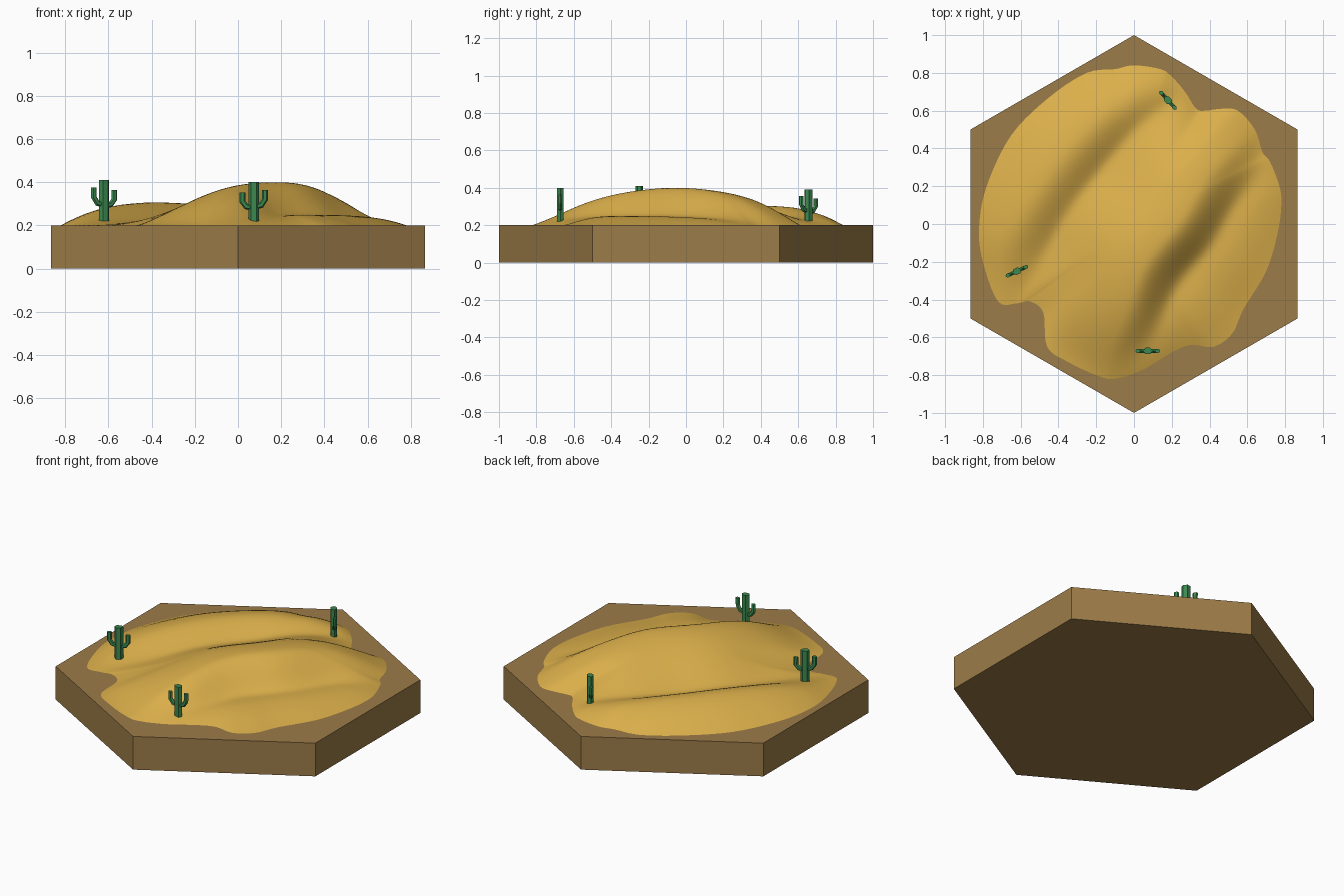
import bpy, bmesh
from math import sin, cos, pi, atan2, hypot, radians
from mathutils import Vector, Matrix

if "Cube" in bpy.data.objects:
    bpy.data.objects.remove(bpy.data.objects["Cube"])


def material(name, rgb):
    m = bpy.data.materials.new(name)
    m.diffuse_color = (*rgb, 1)
    m.use_nodes = True
    m.node_tree.nodes["Principled BSDF"].inputs["Base Color"].default_value = m.diffuse_color
    return m


EARTH = material("earth", (0.33, 0.20, 0.065))
SAND = material("sand", (0.71, 0.43, 0.07))
GREEN = material("cactus_green", (0.045, 0.25, 0.08))


def finish(bm, name, mat):
    bmesh.ops.recalc_face_normals(bm, faces=bm.faces)
    me = bpy.data.meshes.new(name)
    bm.to_mesh(me)
    bm.free()
    me.materials.append(mat)
    ob = bpy.data.objects.new(name, me)
    bpy.context.collection.objects.link(ob)
    return ob


# Hexagonal ground tile
bm = bmesh.new()
rim = [bm.verts.new((sin(k * pi / 3), cos(k * pi / 3), 0)) for k in range(6)]
base = bm.faces.new(rim)
ext = bmesh.ops.extrude_face_region(bm, geom=[base], use_keep_orig=True)
for v in ext["geom"]:
    if isinstance(v, bmesh.types.BMVert):
        v.co.z = 0.2
finish(bm, "hex_tile", EARTH)

# Sand outline seen from the top
OUTLINE = [(.78, .1), (.77, .2), (.72, .33), (.68, .38), (.64, .5), (.55, .6), (.46, .61),
           (.38, .6), (.33, .61), (.27, .7), (.2, .78), (.14, .82), (0, .84), (-.1, .82),
           (-.25, .8), (-.45, .67), (-.65, .47), (-.78, .2), (-.82, -.02), (-.8, -.2),
           (-.72, -.41), (-.62, -.42), (-.55, -.41), (-.48, -.47), (-.46, -.65),
           (-.35, -.73), (-.2, -.8), (-.1, -.82), (.05, -.77), (.2, -.68), (.3, -.64),
           (.42, -.65), (.52, -.58), (.58, -.45), (.7, -.25), (.76, -.05)]


def smooth_outline(pts, sub):
    out, n = [], len(pts)
    for i in range(n):
        a, b, c, d = (Vector(pts[(i + k) % n]) for k in (-1, 0, 1, 2))
        for s in range(sub):
            t = s / sub
            out.append(b + 0.5 * t * (c - a + t * (2 * a - 5 * b + 4 * c - d
                       + t * (3 * (b - c) + d - a))))
    return out


def bump(d, windward, lee):
    t = abs(d) / (windward if d < 0 else lee)
    return 0.5 + 0.5 * cos(pi * t) if t < 1 else 0


# Dune height: u runs along the crests, v runs across them
def dune_height(x, y):
    u, v = .6 * x + .8 * y, .8 * x - .6 * y
    back = .12 * (1 - .5 * (u - .1) ** 2) * bump(v + .53 - .25 * max(u, 0) ** 2, .55, .32)
    crest = .17 + .25 * min(u - .1, 0) ** 2 + .012 * sin(11 * u)
    front = .2 * max(0, 1 - (u - .06) ** 2 / .85) * bump(v - crest, .66, .3)
    apron = .055 * bump(v - .5, .4, .5)
    return (back ** 3 + front ** 3 + apron ** 3) ** (1 / 3)


# Sand dunes, rings shrinking from the outline to the middle
bm = bmesh.new()
edge = smooth_outline(OUTLINE, 5)
RINGS, N = 36, len(edge)
rings = []
for r in range(RINGS):
    t = 1 - r / RINGS
    rings.append([bm.verts.new((p.x * t, p.y * t,
                 .2 + dune_height(p.x * t, p.y * t) * (1 - t ** 5))) for p in edge])
top = bm.verts.new((0, 0, .2 + dune_height(0, 0)))
for a, b in zip(rings, rings[1:]):
    for i in range(N):
        j = (i + 1) % N
        bm.faces.new((a[i], a[j], b[j], b[i]))
for i in range(N):
    bm.faces.new((rings[-1][i], rings[-1][(i + 1) % N], top))
dunes = finish(bm, "sand_dunes", SAND)
for p in dunes.data.polygons:
    p.use_smooth = True


# Six-sided tube along a path in the xz plane
def tube(bm, path, radius):
    pts = [Vector((x, 0, z)) for x, z in path]
    loops = []
    for i, p in enumerate(pts):
        d = (pts[min(i + 1, len(pts) - 1)] - pts[max(i - 1, 0)]).normalized()
        side = Vector((d.z, 0, -d.x))
        loops.append([bm.verts.new(p + radius * (side * cos(k * pi / 3)
                      + Vector((0, .8, 0)) * sin(k * pi / 3))) for k in range(6)])
    for a, b in zip(loops, loops[1:]):
        for k in range(6):
            bm.faces.new((a[k], a[k - 1], b[k - 1], b[k]))
    bm.faces.new(loops[0])
    bm.faces.new(loops[-1])


def cactus(name, x, y, z, turn):
    bm = bmesh.new()
    tube(bm, [(0, 0), (0, .19)], .025)
    tube(bm, [(0, .07), (-.035, .078), (-.052, .1), (-.052, .143)], .014)
    tube(bm, [(0, .075), (.035, .084), (.052, .11), (.052, .155)], .014)
    ob = finish(bm, name, GREEN)
    ob.matrix_world = Matrix.Translation((x, y, z)) @ Matrix.Rotation(radians(turn), 4, "Z")


cactus("cactus_front", .073, -.672, .21, 0)
cactus("cactus_left", -.62, -.25, .22, 205)
cactus("cactus_back", .18, .655, .2, -48)
